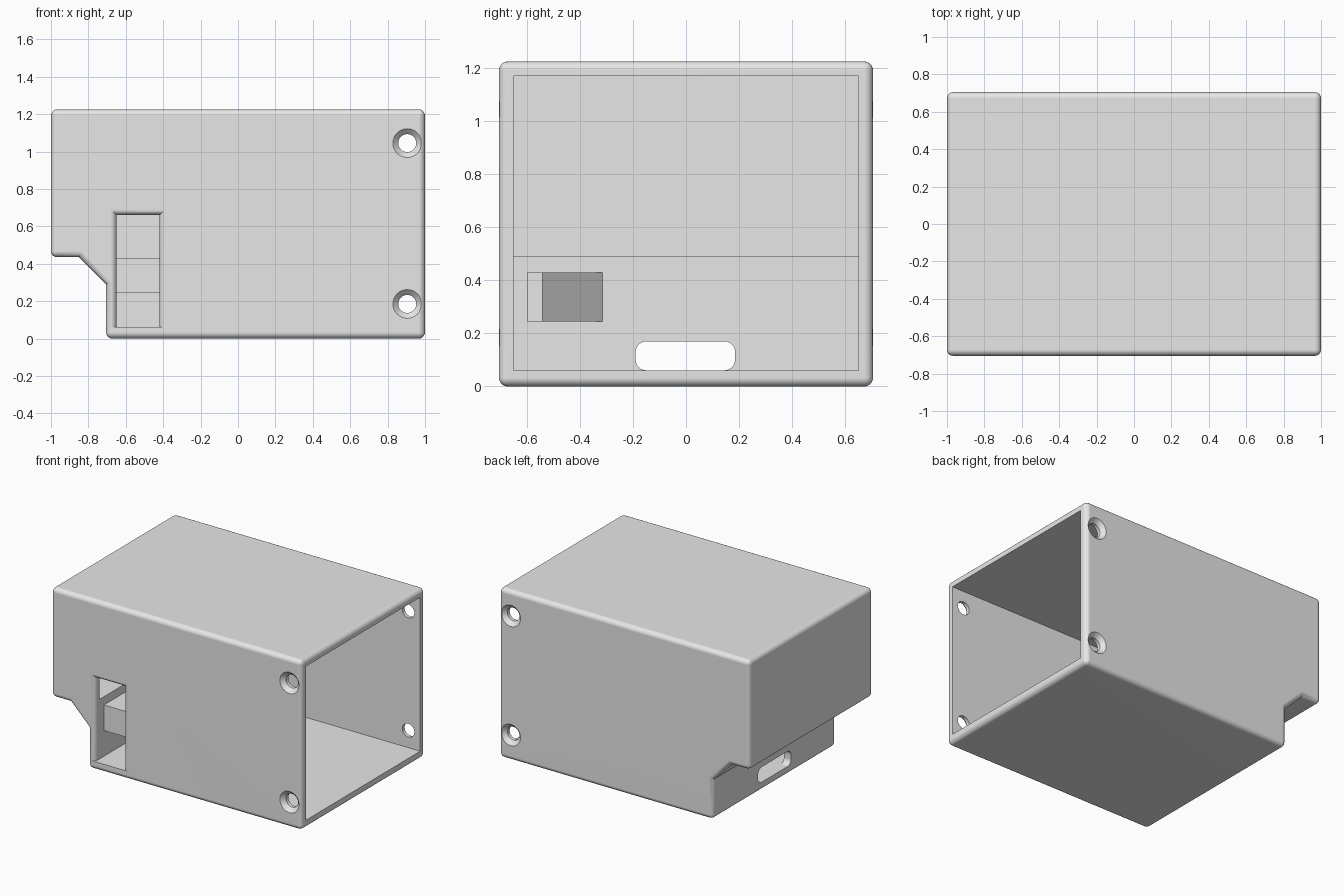
import bpy
import bmesh
from math import sin, cos, pi, radians

if "Cube" in bpy.data.objects:
    bpy.data.objects.remove(bpy.data.objects["Cube"])

# Main dimensions
HALF_Y, TOP, WALL, ROUND = 0.705, 1.225, 0.055, 0.033
INNER_Y = HALF_Y - WALL
FLOOR, SHELF, STEP_X = 0.06, 0.49, -0.65

grey = bpy.data.materials.new("light_grey_plastic")
grey.use_nodes = True
grey.diffuse_color = (0.8, 0.8, 0.8, 1)
grey.node_tree.nodes["Principled BSDF"].inputs["Base Color"].default_value = (0.8, 0.8, 0.8, 1)


def loft(name, rings, round_edges=None):
    """Closed solid through rings of points; optionally rounds chosen edges."""
    bm = bmesh.new()
    loops = [[bm.verts.new(p) for p in ring] for ring in rings]
    for a, b in zip(loops, loops[1:]):
        for i in range(len(a)):
            j = (i + 1) % len(a)
            bm.faces.new((a[i], a[j], b[j], b[i]))
    bm.faces.new(loops[0])
    bm.faces.new(loops[-1])
    bmesh.ops.recalc_face_normals(bm, faces=bm.faces)
    if round_edges:
        edges = [e for e in bm.edges if round_edges(e)]
        bmesh.ops.bevel(bm, geom=edges, offset=ROUND, offset_type='OFFSET',
                        segments=5, profile=0.5, affect='EDGES')
    mesh = bpy.data.meshes.new(name)
    bm.to_mesh(mesh)
    bm.free()
    mesh.materials.append(grey)
    obj = bpy.data.objects.new(name, mesh)
    bpy.context.collection.objects.link(obj)
    return obj


def prism_y(name, profile, y0, y1, round_edges=None):
    return loft(name, [[(x, y, z) for x, z in profile] for y in (y0, y1)], round_edges)


def activate(obj):
    bpy.ops.object.select_all(action='DESELECT')
    obj.select_set(True)
    bpy.context.view_layer.objects.active = obj


def cut(target, cutter):
    cutter.hide_render = True
    mod = target.modifiers.new("cut", 'BOOLEAN')
    mod.operation, mod.solver, mod.object = 'DIFFERENCE', 'EXACT', cutter
    activate(target)
    bpy.ops.object.modifier_apply(modifier=mod.name)
    bpy.data.objects.remove(cutter)


# Outer shell: stepped profile, every convex edge rounded
outline = [(-0.705, 0), (1, 0), (1, TOP), (-1, TOP), (-1, 0.435), (-0.85, 0.435), (-0.705, 0.29)]
shell = prism_y("enclosure_shell", outline, -HALF_Y, HALF_Y, lambda e: e.is_convex)

# Hollow interior, open on the +x end
cavity = [(STEP_X, FLOOR), (1.1, FLOOR), (1.1, TOP - WALL), (-0.945, TOP - WALL),
          (-0.945, SHELF), (STEP_X, SHELF)]
cut(shell, prism_y("cavity_cutter", cavity, -INNER_Y, INNER_Y))

# Front slot with softly flared sides and top
rings = []
depths = [-0.02] + [ROUND * (1 - cos(i * pi / 10)) for i in range(6)] + [0.08]
for d in depths:
    t = min(max(d, 0), ROUND)
    flare = ROUND - (ROUND ** 2 - (ROUND - t) ** 2) ** 0.5
    y = -HALF_Y + d
    x0, x1, z0, z1 = STEP_X + 0.001 - flare, -0.42 + flare, FLOOR + 0.001, 0.66 + flare
    rings.append([(x0, y, z0), (x1, y, z0), (x1, y, z1), (x0, y, z1)])
cut(shell, loft("slot_cutter", rings))

# Countersunk screw holes through the front and back walls
for side in (-1, 1):
    for z in (0.185, 1.045):
        rings = []
        for r, y in ((0.077, 0.75), (0.077, HALF_Y), (0.048, 0.676), (0.048, 0.6)):
            rings.append([(0.905 + r * cos(a * pi / 16), side * y, z + r * sin(a * pi / 16))
                          for a in range(32)])
        cut(shell, loft("screw_hole_cutter", rings))

# Rounded cable opening in the lower -x wall
corner = 0.04
opening = []
for k, (y, z) in enumerate(((0.145, 0.13), (-0.15, 0.13), (-0.15, 0.101), (0.145, 0.101))):
    for i in range(7):
        a = (k + i / 6) * pi / 2
        opening.append((y + corner * cos(a), z + corner * sin(a)))
cut(shell, loft("cable_cutter", [[(x, y, z) for y, z in opening] for x in (-0.8, -0.6)]))

activate(shell)
bpy.ops.object.shade_smooth_by_angle(angle=radians(30))
normals = shell.modifiers.new("flat_panel_normals", 'WEIGHTED_NORMAL')
normals.keep_sharp = True

# Wedge bracket on the inner wall, behind the slot
plan = [(STEP_X - 0.02, -0.6), (-0.42, -0.6), (-0.42, -0.54), (STEP_X, -0.315), (STEP_X - 0.02, -0.315)]
loft("wedge_bracket", [[(x, y, z) for x, y in plan] for z in (0.245, 0.43)])
